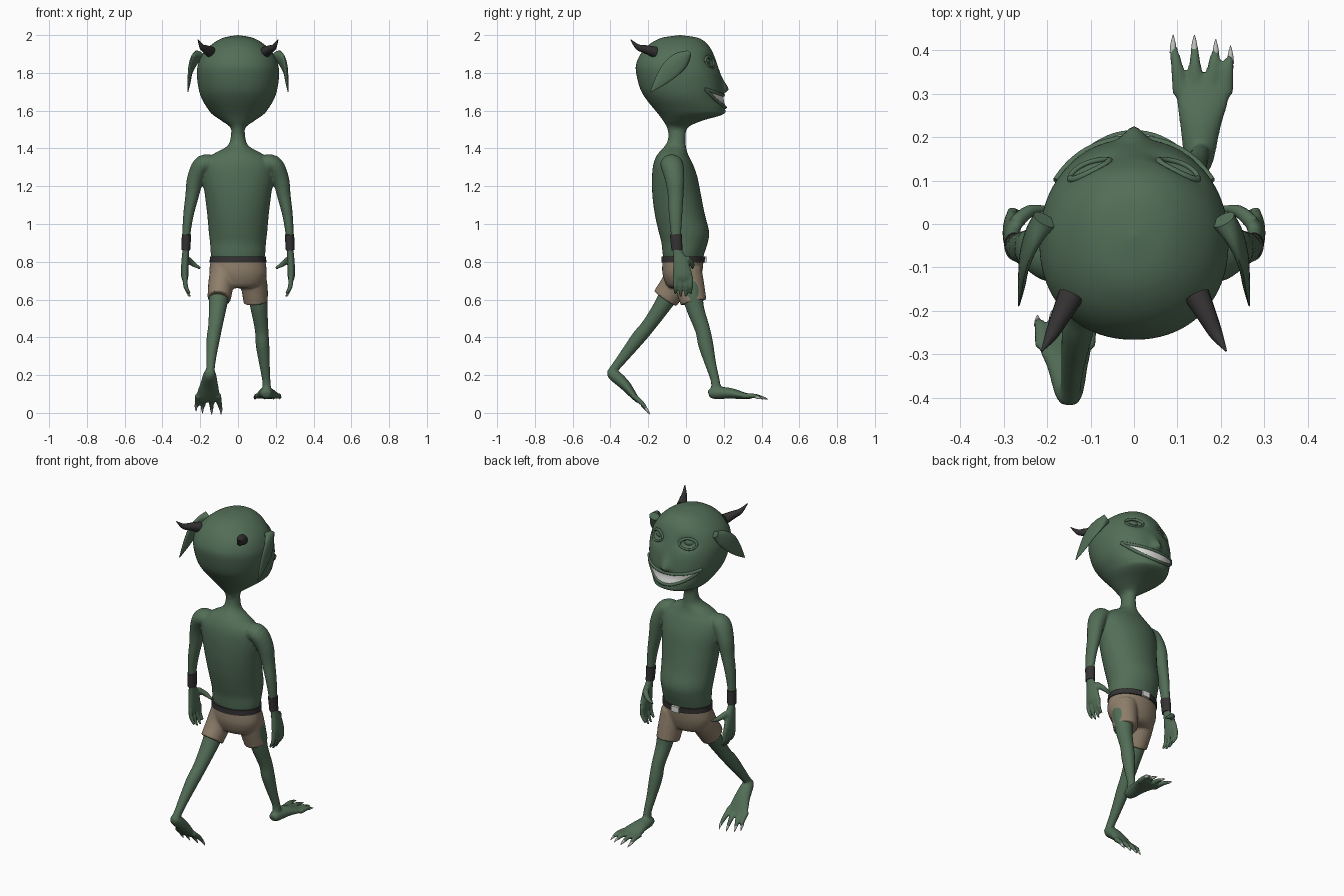
import bpy, bmesh, math
from mathutils import Vector, Matrix

if "Cube" in bpy.data.objects:
    bpy.data.objects.remove(bpy.data.objects["Cube"])


def material(name, rgb):
    m = bpy.data.materials.new(name)
    m.diffuse_color = (*rgb, 1)
    m.use_nodes = True
    m.node_tree.nodes["Principled BSDF"].inputs["Base Color"].default_value = m.diffuse_color
    return m


GREEN = material("green skin", (.085, .155, .095))
TAN = material("tan cloth", (.27, .21, .145))
DARK = material("dark leather and horn", (.035, .032, .032))
WHITE = material("white teeth", (.75, .75, .73))
CLAW = material("pale claw", (.5, .5, .47))


def cr(rows, u):
    """Catmull-Rom value of a list of equal-length rows at parameter u."""
    i = max(0, min(int(u), len(rows) - 2))
    f = u - i
    p = [rows[max(0, min(i + k, len(rows) - 1))] for k in (-1, 0, 1, 2)]
    return [b + .5 * f * (c - a + f * (2*a - 5*b + 4*c - d + f * (3*(b - c) + d - a)))
            for a, b, c, d in zip(*p)]


def sample(rows, k):
    n = (len(rows) - 1) * k
    return [cr(rows, i / k) for i in range(n + 1)]


def skin(bm, rings, closed=True):
    vs = [[bm.verts.new(p) for p in r] for r in rings]
    n = len(vs[0])
    for a, b in zip(vs, vs[1:]):
        for j in range(n if closed else n - 1):
            k = (j + 1) % n
            bm.faces.new((a[j], a[k], b[k], b[j]))
    if closed:
        bm.faces.new(vs[0])
        bm.faces.new(vs[-1])


def tube(bm, pts, ref=(1, 0, 0), n=20, k=5, mat=None):
    """Tapered tube; points are (x, y, z, r) or (x, y, z, r along ref, r across)."""
    s = sample([tuple(p) if len(p) == 5 else (*p, p[3]) for p in pts], k)
    c = [Vector(p[:3]) for p in s]
    rings = []
    for i, p in enumerate(s):
        t = (c[min(i + 1, len(c) - 1)] - c[max(i - 1, 0)]).normalized()
        a = Vector(ref)
        a = (a - t * a.dot(t)).normalized()
        b = t.cross(a)
        ring = [c[i] + a * max(p[3], .001) * math.cos(q) + b * max(p[4], .001) * math.sin(q)
                for q in (2 * math.pi * j / n for j in range(n))]
        rings.append([mat @ v for v in ring] if mat else ring)
    skin(bm, rings)


def loft(bm, rows, n=40, k=5):
    """Stack of level ovals; rows are (z, half width, y front, y back)."""
    skin(bm, [[(w * math.sin(q), (yf + yb) / 2 + (yf - yb) / 2 * math.cos(q), z)
               for q in (2 * math.pi * j / n for j in range(n))]
              for z, w, yf, yb in sample(rows, k)])


def finish(bm, name, mat, voxel=0, smooth=3):
    bmesh.ops.recalc_face_normals(bm, faces=bm.faces)
    me = bpy.data.meshes.new(name)
    bm.to_mesh(me)
    bm.free()
    me.materials.append(mat)
    me.polygons.foreach_set("use_smooth", [True] * len(me.polygons))
    o = bpy.data.objects.new(name, me)
    bpy.context.collection.objects.link(o)
    if voxel:  # fuse overlapping limbs into one smooth skin
        r = o.modifiers.new("fuse", 'REMESH')
        r.mode, r.voxel_size, r.use_smooth_shade = 'VOXEL', voxel, True
        s = o.modifiers.new("soften", 'SMOOTH')
        s.factor, s.iterations = .5, smooth
    else:
        bpy.context.view_layer.objects.active = o
        o.select_set(True)
        bpy.ops.object.shade_smooth_by_angle(angle=math.radians(50))
        o.select_set(False)
    return o


def mirrored(pts, s):
    return [(p[0] * s, *p[1:]) for p in pts]


# body: torso
body = bmesh.new()
loft(body, [(.70, .10, .06, -.09), (.82, .14, .09, -.12), (.9, .148, .115, -.13),
            (.96, .155, .122, -.145), (1.05, .163, .10, -.165), (1.15, .175, .08, -.178),
            (1.25, .188, .06, -.18), (1.32, .18, .035, -.172), (1.37, .13, .01, -.15),
            (1.41, .06, 0, -.115), (1.45, .04, -.003, -.095), (1.52, .034, 0, -.095)])
# body: arms and hands
for s in (1, -1):
    Y = (0, 1, 0)
    tube(body, mirrored([(.12, -.08, 1.31, .05, .05), (.185, -.075, 1.315, .06, .05),
                         (.225, -.06, 1.24, .052, .045), (.243, -.055, 1.15, .042, .036),
                         (.262, -.055, 1.05, .036, .028), (.273, -.053, .95, .028, .022),
                         (.276, -.048, .87, .024, .018), (.28, -.03, .80, .04, .02),
                         (.282, -.018, .73, .052, .02), (.28, -.015, .70, .045, .013)], s), Y)
    for y, z in ((-.056, .63), (-.028, .612), (0, .612), (.025, .63)):
        tube(body, mirrored([(.28, y, .72, .014), (.277, y, .67, .0125),
                             (.255, y, z, .007)], s), Y, 12)
    tube(body, mirrored([(.275, .0, .82, .018), (.24, .03, .79, .015),
                         (.198, .035, .765, .007)], s), Y, 12)
# body: striding legs
tube(body, [(.075, -.01, .76, .065, .07), (.1, .025, .66, .058, .06), (.112, .05, .55, .045, .047),
            (.125, .088, .44, .036, .04), (.13, .105, .36, .036, .04), (.14, .13, .26, .028, .03),
            (.15, .155, .17, .022, .024), (.152, .16, .11, .025, .03)])
tube(body, [(-.075, -.02, .76, .065, .07), (-.095, -.07, .66, .058, .058),
            (-.107, -.13, .56, .047, .045), (-.12, -.2, .46, .038, .038),
            (-.13, -.25, .4, .036, .038), (-.14, -.32, .31, .028, .03),
            (-.145, -.375, .24, .023, .024), (-.15, -.395, .205, .028, .028)])
# body: feet, the rear one mirrored and tipped onto its toes
tip = (Matrix.Translation((0, -.42, .207)) @ Matrix.Rotation(math.radians(-41), 4, 'X')
       @ Matrix.Diagonal((-1, 1, 1, 1)) @ Matrix.Translation((0, -.12, -.085)))
claws = bmesh.new()
for m in (None, tip):
    tube(body, [(.15, .12, .098, .022, .018), (.15, .15, .105, .034, .032),
                (.153, .23, .104, .048, .029), (.158, .30, .092, .063, .019),
                (.158, .345, .085, .06, .011)], mat=m)
    for x0, x1, y in ((.108, .09, .41), (.142, .139, .41), (.178, .188, .40), (.209, .222, .385)):
        tube(body, [(x0, .30, .09, .02, .015), ((x0 + x1) / 2, .36, .09, .015, .013),
                    (x1, y, .08, .009, .008)], n=12, mat=m)
        tube(claws, [(x1, y - .016, .083, .008), (x1, y + .005, .079, .006),
                     (x1, y + .025, .072, .001)], n=10, k=3, mat=m)
finish(body, "body", GREEN, .007)
finish(claws, "toe_claws", CLAW)

# shorts, belt, buckle, wristbands
bm = bmesh.new()
loft(bm, [(.815, .143, .094, -.124), (.74, .152, .085, -.125), (.68, .13, .065, -.105),
          (.66, .1, .04, -.08)])
tube(bm, [(.075, 0, .75, .074, .085), (.085, .02, .67, .069, .078), (.094, .04, .585, .064, .07)])
tube(bm, [(-.075, -.025, .75, .074, .085), (-.09, -.06, .68, .068, .075),
          (-.1, -.11, .605, .062, .072)])
finish(bm, "shorts", TAN, .007, 2)
bm = bmesh.new()
loft(bm, [(.797, .15, .1, -.13), (.828, .149, .102, -.13)], k=1)
finish(bm, "belt", DARK)
bm = bmesh.new()
bmesh.ops.create_cube(bm, size=1, matrix=Matrix.Translation((0, .101, .812))
                      @ Matrix.Diagonal((.05, .014, .034, 1)))
finish(bm, "belt_buckle", WHITE)
bm = bmesh.new()
for s in (1, -1):
    tube(bm, mirrored([(.2725, -.053, .945, .032, .025), (.276, -.048, .862, .029, .023)], s),
         (0, 1, 0), k=1)
finish(bm, "wristbands", DARK)

# head surface: level ovals with eye sockets and a nose pushed in and out
HEAD = [(1.46, .034, -.005, -.09), (1.51, .04, .01, -.1), (1.545, .085, .08, -.12),
        (1.58, .135, .195, -.145), (1.61, .16, .207, -.17), (1.66, .19, .195, -.21),
        (1.71, .207, .195, -.24), (1.78, .217, .185, -.26), (1.84, .213, .167, -.265),
        (1.9, .187, .145, -.24), (1.95, .14, .115, -.195), (1.985, .08, .065, -.13),
        (2.0, .002, -.03, -.034)]


def head_point(t, u, out=0.0):
    z, w, yf, yb = cr(HEAD, u)
    p = lambda v: math.copysign(abs(v) ** .93, v)
    x = (w + out) * p(math.sin(t))
    y = (yf + yb) / 2 + ((yf - yb) / 2 + out) * p(math.cos(t))
    if math.cos(t) > 0:
        y -= .024 * math.exp(-((abs(x) - .095) / .042) ** 2 - ((z - 1.86) / .03) ** 2)
        y += .03 * math.exp(-(x / .026) ** 2 - ((z - 1.71) / (.05 if z > 1.71 else .015)) ** 2)
    return Vector((x, y, z))


def at_height(t, z, out=0.0):
    lo, hi = 0, len(HEAD) - 1
    for _ in range(30):
        mid = (lo + hi) / 2
        lo, hi = (mid, hi) if cr(HEAD, mid)[0] < z else (lo, mid)
    return head_point(t, lo, out)


bm = bmesh.new()
skin(bm, [[head_point(2 * math.pi * j / 128, i / 6) for j in range(128)]
          for i in range((len(HEAD) - 1) * 6 + 1)])
finish(bm, "head", GREEN)

# grin: curved teeth plate framed by two lips
TM = 1.0
upper = lambda q: 1.682 + .032 * q * q
lower = lambda q: 1.617 + .097 * q * q
qs = [i / 20 - 1 for i in range(41)]
bm = bmesh.new()
skin(bm, [[at_height(q * TM, lower(q) + (upper(q) - lower(q)) * f / 6, .004) for q in qs]
          for f in range(7)], closed=False)
finish(bm, "teeth", WHITE)
bm = bmesh.new()
for edge in (upper, lower):
    tube(bm, [(*at_height(q * TM, edge(q), .001), .009) for q in qs], (0, 0, 1), 10, 1)
finish(bm, "lips", GREEN)

# eyes with lids, ears, horns
eyes, lids, ears, horns = (bmesh.new() for _ in range(4))
for s in (1, -1):
    c = at_height(.5 * s, 1.858, -.012)
    bmesh.ops.create_uvsphere(eyes, u_segments=24, v_segments=16, radius=1,
                              matrix=Matrix.Translation(c) @ Matrix.Rotation(-.45 * s, 4, 'Z')
                              @ Matrix.Diagonal((.036, .022, .024, 1)))
    for a0, r in ((0, .008), (math.pi, .006)):
        arc = [a0 + math.pi * i / 12 for i in range(13)]
        tube(lids, [(*at_height(s * (.5 + .25 * math.cos(a)), 1.858 + .028 * math.sin(a), .002), r)
                    for a in arc], (0, 1, 0), 10, 2)
    tube(ears, mirrored([(.205, .01, 1.9, .03, .02), (.23, -.025, 1.87, .02, .045),
                         (.25, -.075, 1.825, .013, .05), (.258, -.13, 1.765, .009, .034),
                         (.265, -.187, 1.70, .002, .003)], s))
    tube(horns, mirrored([(.145, -.165, 1.91, .03), (.17, -.215, 1.925, .022),
                          (.19, -.255, 1.937, .015), (.212, -.292, 1.975, .002)], s), n=16)
finish(eyes, "closed_eyes", GREEN)
finish(lids, "eyelids", GREEN)
finish(ears, "ears", GREEN)
finish(horns, "horns", DARK)
